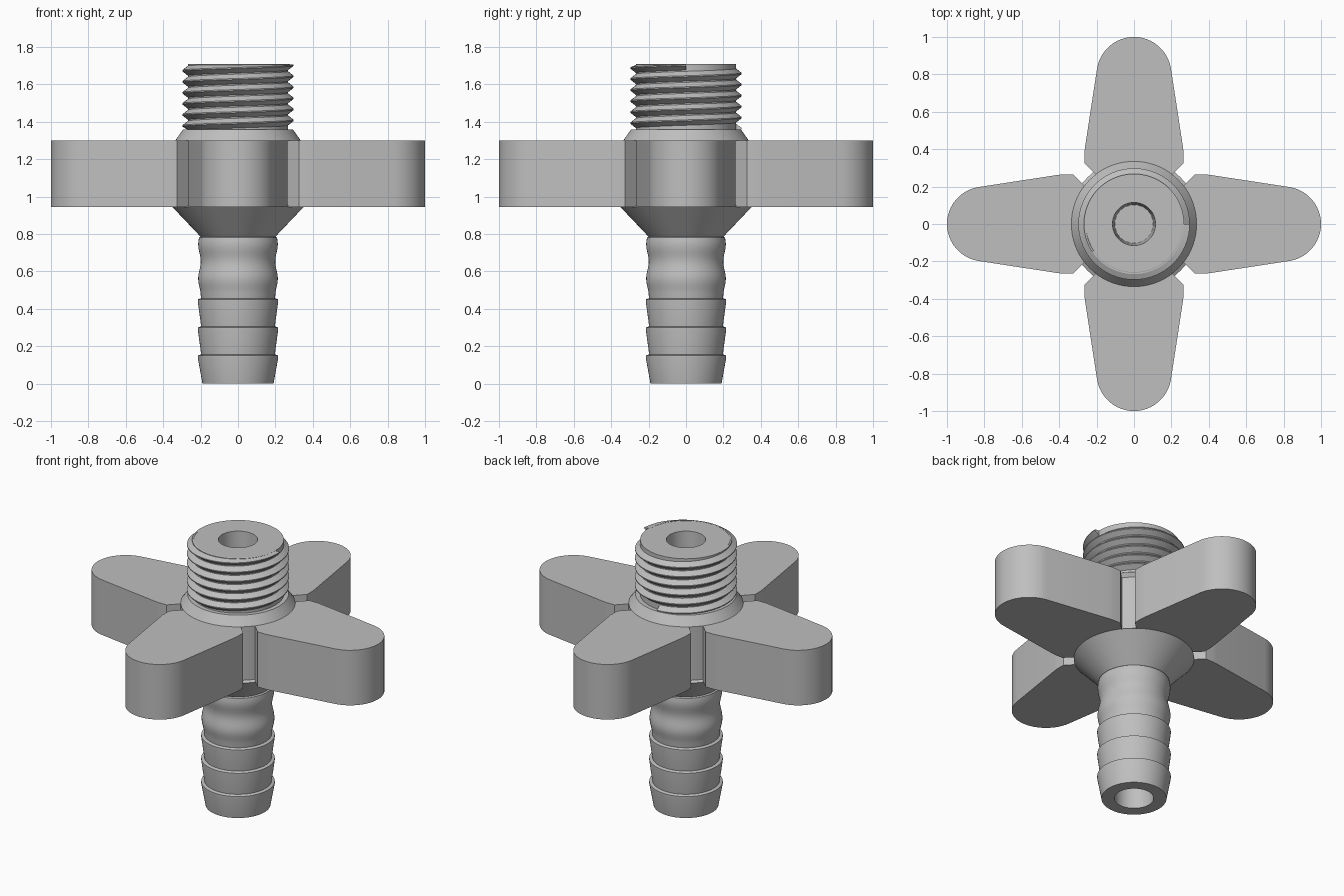
import bpy, bmesh, math
from math import sin, cos, pi, tau, radians

cube = bpy.data.objects.get("Cube")
if cube:
    bpy.data.objects.remove(cube, do_unlink=True)

# One grey plastic for the whole fitting
GREY = (0.52, 0.52, 0.52, 1)
plastic = bpy.data.materials.new("grey plastic")
plastic.use_nodes = True
plastic.diffuse_color = GREY
plastic.node_tree.nodes["Principled BSDF"].inputs["Base Color"].default_value = GREY


def finish(name, bm, angle=25):
    """Turn a bmesh into a named object, smooth except at sharp edges."""
    bmesh.ops.remove_doubles(bm, verts=bm.verts, dist=1e-5)
    bmesh.ops.recalc_face_normals(bm, faces=bm.faces)
    mesh = bpy.data.meshes.new(name)
    bm.to_mesh(mesh)
    bm.free()
    mesh.shade_smooth()
    mesh.set_sharp_from_angle(angle=radians(angle))
    mesh.materials.append(plastic)
    obj = bpy.data.objects.new(name, mesh)
    bpy.context.collection.objects.link(obj)
    return obj


def skin(bm, rings, closed):
    """Bridge successive closed cross-sections with quads."""
    rings = [[bm.verts.new(p) for p in ring] for ring in rings]
    pairs = list(zip(rings, rings[1:]))
    if closed:
        pairs.append((rings[-1], rings[0]))
    for a, b in pairs:
        for i in range(len(a)):
            j = (i + 1) % len(a)
            bm.faces.new((a[i], a[j], b[j], b[i]))
    return rings


def polar(r, a, z):
    return (r * cos(a), r * sin(a), z)


def lathe(name, profile, segments=72):
    bm = bmesh.new()
    skin(bm, [[polar(r, tau * k / segments, z) for r, z in profile]
              for k in range(segments)], True)
    return finish(name, bm)


BOTTOM, TOP = 0.945, 1.30       # height range of the grip
END = 1.708                     # top of the threaded spigot
CORE, CREST, PITCH = 0.268, 0.298, 0.059

# Body: hose barbs, rippled neck, flare, collar, spigot core and tapered bore
profile = [(0.115, 0), (0.19, 0)]
for k in range(3):
    z = 0.15 * (k + 1)
    profile += [(0.215, z - 0.012), (0.215, z), (0.197, z + 0.006)]
for k in range(17):
    z = 0.47 + 0.31 * k / 16
    profile.append((0.206 + 0.007 * cos(tau * (z - 0.745) / 0.185), z))
profile += [(0.2, 0.785), (0.352, BOTTOM), (0.335, BOTTOM + 0.01),
            (0.335, TOP), (0.295, 1.357), (CORE, 1.357), (CORE, END),
            (0.115, END), (0.09, 0.9)]
lathe("hose_barb_body", profile)

# Four-armed grip: one arm outline repeated by quarter turns
half = [(0.265, 0.205), (0.325, 0.265), (0.385, 0.265), (0.41, 0.262)]
tip = [(0.8 + 0.2 * cos(a), 0.2 * sin(a))
       for a in (radians(-81 + 162 * k / 24) for k in range(25))]
arm = [(x, -y) for x, y in half] + tip + half[::-1]
outline = []
for q in range(4):
    c, s = cos(q * pi / 2), sin(q * pi / 2)
    outline += [(x * c - y * s, x * s + y * c) for x, y in arm]
bm = bmesh.new()
low, high = skin(bm, [[(x, y, z) for x, y in outline] for z in (BOTTOM, TOP)], False)
bm.faces.new(low)
bm.faces.new(high)
finish("four_arm_grip", bm)

# Screw thread: a wedge swept up a right-handed helix, trimmed at the top
turns, steps = 5.75, 64
count = int(turns * steps)
sections = []
for k in range(count + 1):
    a = tau * (k - count) / steps
    z = END - 0.006 + PITCH * a / tau
    sections.append([polar(r, a, max(1.35, min(END + 0.001, z + dz)))
                     for r, dz in ((CORE - 0.01, -0.034), (CREST, -0.003),
                                   (CREST, 0.003), (CORE - 0.01, 0.034))])
bm = bmesh.new()
rings = skin(bm, sections, False)
bm.faces.new(rings[0])
bm.faces.new(rings[-1])
finish("screw_thread", bm)
